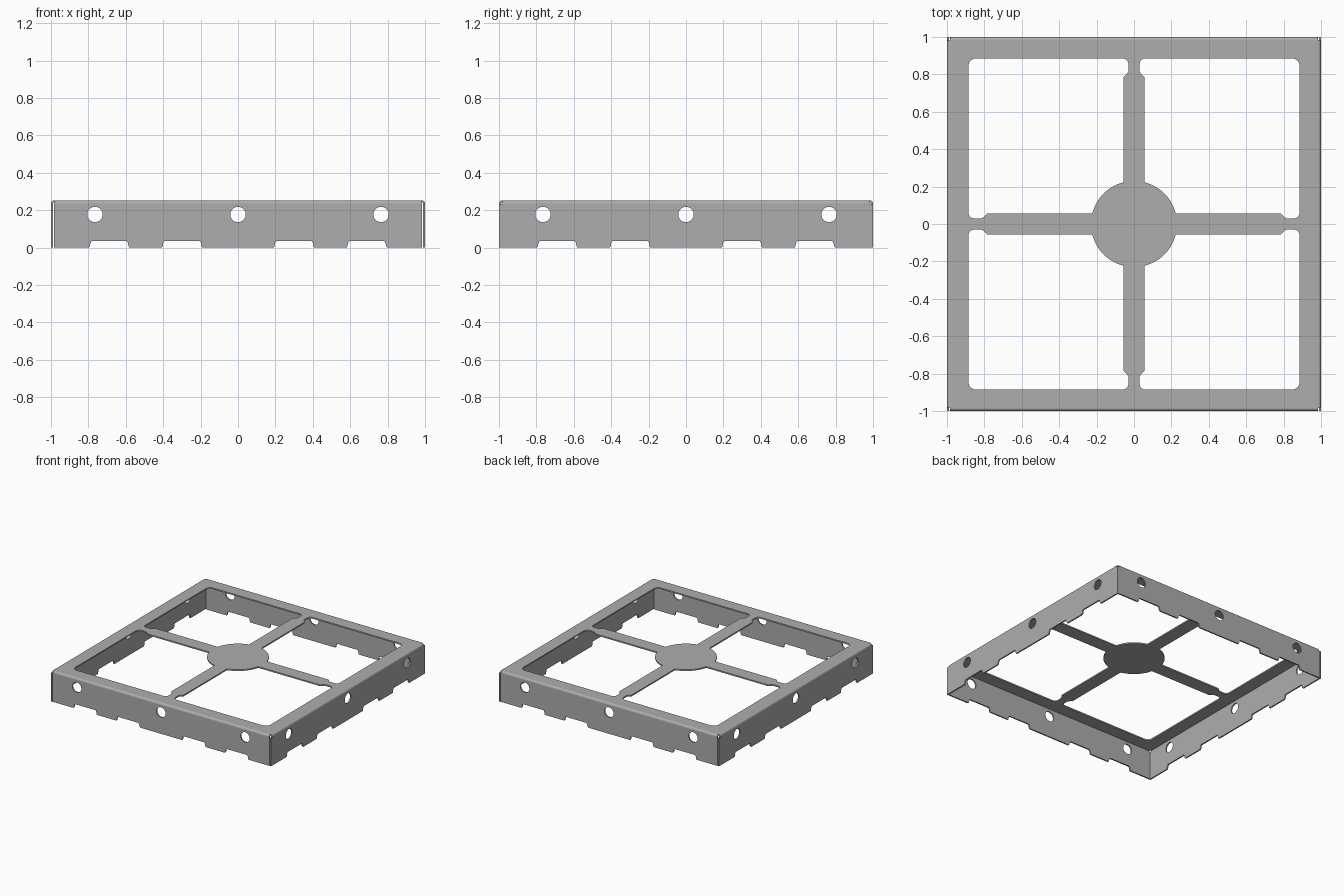
import bpy, bmesh, math
from mathutils import Matrix, Vector

cube = bpy.data.objects.get("Cube")
if cube:
    bpy.data.objects.remove(cube, do_unlink=True)

H = 0.252      # overall height
T = 0.011      # sheet thickness
R = 0.016      # outer bend radius
CORNER = 0.985  # where the corner seams sit

steel = bpy.data.materials.new("grey steel")
steel.use_nodes = True
steel.diffuse_color = (0.42, 0.42, 0.42, 1)
steel.node_tree.nodes["Principled BSDF"].inputs["Base Color"].default_value = (0.42, 0.42, 0.42, 1)


def arc(cx, cy, r, a0, a1, n):
    """Points on an arc, angles in degrees."""
    return [(cx + r * math.cos(math.radians(a0 + (a1 - a0) * i / n)),
             cy + r * math.sin(math.radians(a0 + (a1 - a0) * i / n))) for i in range(n + 1)]


def finish(obj):
    bpy.ops.object.select_all(action='DESELECT')
    obj.select_set(True)
    bpy.context.view_layer.objects.active = obj
    if obj.type == 'CURVE':
        bpy.ops.object.convert(target='MESH')
        obj = bpy.context.view_layer.objects.active
        bm = bmesh.new()
        bm.from_mesh(obj.data)
        bmesh.ops.remove_doubles(bm, verts=bm.verts, dist=1e-5)
        bmesh.ops.recalc_face_normals(bm, faces=bm.faces)
        bm.to_mesh(obj.data)
        bm.free()
    obj.data.materials.clear()
    obj.data.materials.append(steel)
    bpy.ops.object.shade_smooth_by_angle(angle=math.radians(30))
    return obj


def sheet(name, outlines, matrix):
    """Flat sheet of thickness T; the first outline is the rim, the rest are holes."""
    cu = bpy.data.curves.new(name, 'CURVE')
    cu.dimensions = '2D'
    cu.fill_mode = 'BOTH'
    cu.extrude = T / 2
    for pts in outlines:
        sp = cu.splines.new('POLY')
        sp.points.add(len(pts) - 1)
        for p, (x, y) in zip(sp.points, pts):
            p.co = (x, y, 0, 1)
        sp.use_cyclic_u = True
    obj = bpy.data.objects.new(name, cu)
    bpy.context.collection.objects.link(obj)
    obj = finish(obj)
    obj.data.transform(matrix)
    return obj


# Top frame: one window per quadrant leaves the rim, necked spokes and round hub
hub, w, neck, rim = 0.23, 0.056, 0.03, 0.885
a = math.degrees(math.asin(w / hub))
half = arc(0, 0, hub, 45, 90 - a, 10)
half += [(w, 0.785), (neck + 0.004, 0.808), (neck, 0.818)]
half += arc(neck + 0.03, rim - 0.03, 0.03, 180, 90, 5)
half += arc(rim - 0.04, rim - 0.04, 0.04, 90, 45, 4)
window = half + [(y, x) for x, y in half[-2:0:-1]]
windows = [[(sx * x, sy * y) for x, y in window] for sx in (1, -1) for sy in (1, -1)]
e = 1 - R
sheet("top_frame", [[(-e, -e), (e, -e), (e, e), (-e, e)]] + windows,
      Matrix.Translation((0, 0, H - T / 2)))


def flange_outlines(end):
    """Side wall with four bottom notches and three round holes."""
    pts = [(-end, 0)]
    for x0, x1 in ((-0.797, -0.58), (-0.408, -0.19), (0.19, 0.408), (0.58, 0.797)):
        left = [(0, 0), (0.004, 0.004), (0.009, 0.027), (0.013, 0.033), (0.019, 0.035)]
        pts += [(x0 + dx, z) for dx, z in left]
        pts += [(x1 - dx, z) for dx, z in reversed(left)]
    pts += [(end, 0), (end, H - R - 0.003), (CORNER - 0.003, H - R - 0.003),
            (CORNER - 0.003, H - R), (-CORNER + 0.003, H - R),
            (-CORNER + 0.003, H - R - 0.003), (-end, H - R - 0.003)]
    holes = [arc(x, 0.177, 0.041, 0, 348.75, 31) for x in (-0.765, 0, 0.765)]
    return [pts] + holes


def bend(name, matrix):
    """Quarter-round bend joining the top frame to a side wall."""
    profile = arc(-1 + R, H - R, R, 180, 90, 6) + arc(-1 + R, H - R, R - T, 90, 180, 6)
    bm = bmesh.new()
    end = CORNER - 0.003
    face = bm.faces.new([bm.verts.new((-end, y, z)) for y, z in profile])
    out = bmesh.ops.extrude_face_region(bm, geom=[face])
    bmesh.ops.translate(bm, vec=Vector((2 * end, 0, 0)),
                        verts=[v for v in out["geom"] if isinstance(v, bmesh.types.BMVert)])
    bmesh.ops.recalc_face_normals(bm, faces=bm.faces)
    bm.transform(matrix)
    me = bpy.data.meshes.new(name)
    bm.to_mesh(me)
    bm.free()
    obj = bpy.data.objects.new(name, me)
    bpy.context.collection.objects.link(obj)
    finish(obj)


# Four walls; left and right run full length, front and back fit between them
upright = Matrix.Translation((0, -1 + T / 2, 0)) @ Matrix.Rotation(math.pi / 2, 4, 'X')
for i, side in enumerate(("front", "left", "back", "right")):
    turn = Matrix.Rotation(i * math.pi / 2, 4, 'Z')
    end = 1.0 if i % 2 else CORNER
    sheet(side + "_wall", flange_outlines(end), turn @ upright)
    bend(side + "_bend", turn)
